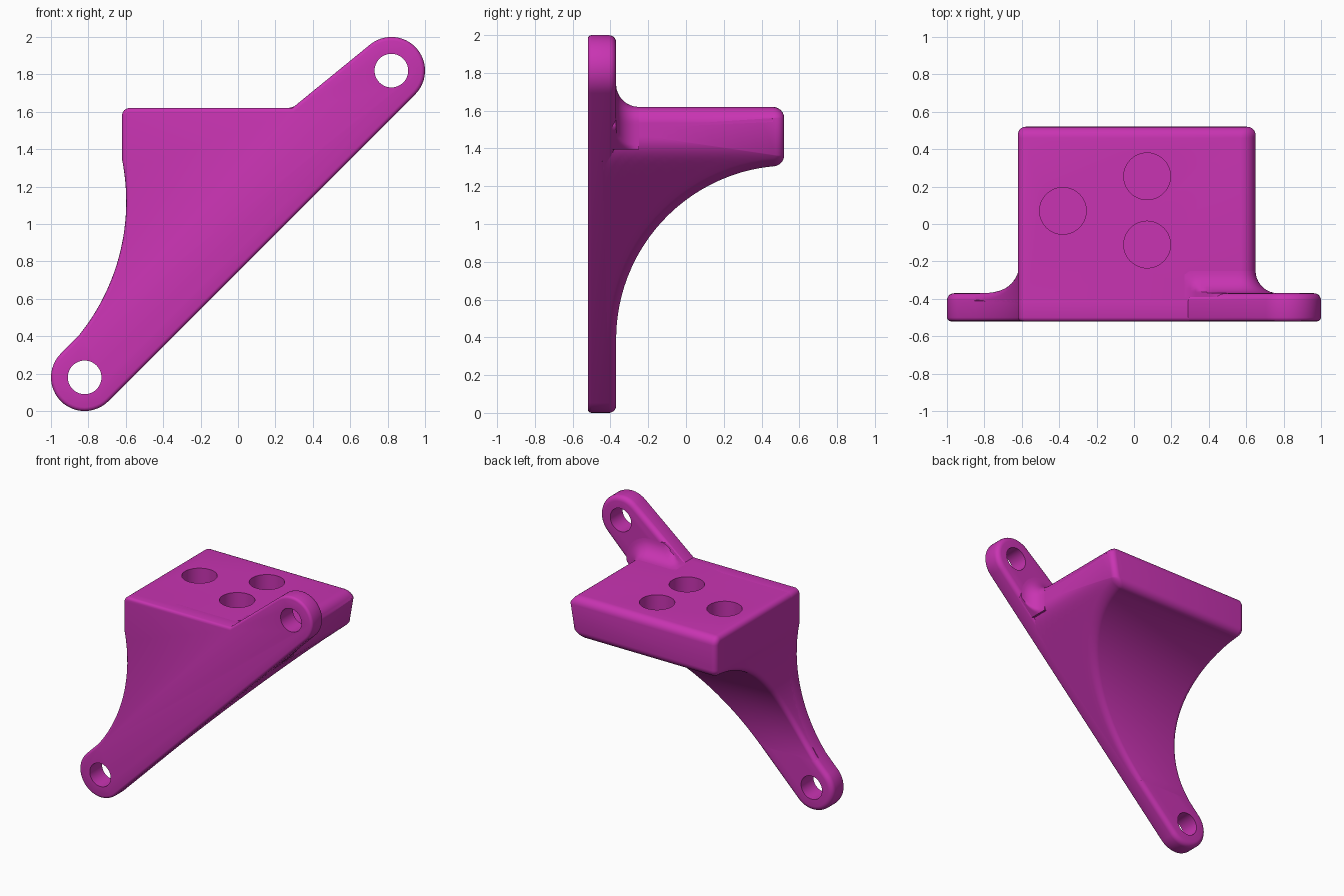
import bpy, bmesh, math
from mathutils import Vector

if "Cube" in bpy.data.objects:
    bpy.data.objects.remove(bpy.data.objects["Cube"])

paint = bpy.data.materials.new("magenta")
paint.diffuse_color = (0.58, 0.034, 0.445, 1)
paint.use_nodes = True
paint.node_tree.nodes["Principled BSDF"].inputs["Base Color"].default_value = paint.diffuse_color

TOP, FRONT, LUG_BACK, BACK = 1.62, -0.52, -0.37, 0.52
LUG, LUG_R, DIAG = 0.82, 0.18, 0.745


def arc(cx, cy, r, a0, a1, n):
    steps = [math.radians(a0 + (a1 - a0) * i / n) for i in range(n + 1)]
    return [(cx + r * math.cos(a), cy + r * math.sin(a)) for a in steps]


def loft(name, loops):
    """Closed solid through a series of closed loops, capped at both ends."""
    bm = bmesh.new()
    rings = [[bm.verts.new(p) for p in loop] for loop in loops]
    n = len(rings[0])
    for a, b in zip(rings, rings[1:]):
        for i in range(n):
            j = (i + 1) % n
            bm.faces.new((a[i], a[j], b[j], b[i]))
    bm.faces.new(rings[0][::-1])
    bm.faces.new(rings[-1])
    bmesh.ops.remove_doubles(bm, verts=bm.verts, dist=1e-5)
    bmesh.ops.recalc_face_normals(bm, faces=bm.faces)
    me = bpy.data.meshes.new(name)
    bm.to_mesh(me)
    bm.free()
    me.materials.append(paint)
    ob = bpy.data.objects.new(name, me)
    bpy.context.collection.objects.link(ob)
    return ob


def drill(ob, centre, radius, depth, rot):
    bpy.ops.mesh.primitive_cylinder_add(vertices=48, radius=radius, depth=depth,
                                        location=centre, rotation=rot)
    cutter = bpy.context.object
    cutter.hide_render = True
    cutter.data.materials.append(paint)
    mod = ob.modifiers.new("hole", 'BOOLEAN')
    mod.operation, mod.solver, mod.object = 'DIFFERENCE', 'EXACT', cutter
    bpy.context.view_layer.update()
    cut = bpy.data.meshes.new_from_object(
        ob.evaluated_get(bpy.context.evaluated_depsgraph_get()))
    ob.modifiers.clear()
    ob.data = cut
    bpy.data.objects.remove(cutter)


def left(z):
    """Left side: straight at the block, concave arc below it."""
    if z > 1.345:
        return -0.62
    return -0.597 - (1.14 - math.sqrt(1.14 ** 2 - (z - 1.12) ** 2))


def right(z):
    """Right side of the body: block end blended into the diagonal."""
    a, b, k = 0.65, z - DIAG, 0.06
    h = max(k - abs(a - b), 0) / k
    return min(a, b) - h * h * k / 4


# Mounting plate: outline with a round lug at each end
outline = arc(-LUG, LUG_R, LUG_R, 134.3, 315, 24)
outline += arc(LUG, 2 - LUG_R, LUG_R, -45, 129.5, 24)
outline += [(0.29, TOP)] + arc(-0.58, TOP - 0.04, 0.04, 90, 180, 6)
outline += [(left(z), z) for z in [1.345 - 0.0625 * i for i in range(16)]]


def inset(pts, d):
    out = []
    for i, p in enumerate(pts):
        p = Vector(p)
        e1 = (p - Vector(pts[i - 1])).normalized()
        e2 = (Vector(pts[(i + 1) % len(pts)]) - p).normalized()
        n1, n2 = Vector((-e1.y, e1.x)), Vector((-e2.y, e2.x))
        out.append(p + (n1 + n2) * d / (1 + n1.dot(n2)))
    return out


layers = []
for i in range(4):      # front edge
    a = math.radians(30 * i)
    layers.append((FRONT + 0.02 * (1 - math.cos(a)), 0.02 * (1 - math.sin(a))))
for i in range(6):      # rear edge
    a = math.radians(18 * i)
    layers.append((LUG_BACK - 0.038 * (1 - math.sin(a)), 0.038 * (1 - math.cos(a))))
plate = loft("mounting_plate",
             [[(p[0], y, p[1]) for p in inset(outline, d)] for y, d in layers])
for x, z in ((-LUG, LUG_R), (LUG, 2 - LUG_R)):
    drill(plate, (x, -0.45, z), 0.09, 0.4, (math.pi / 2, 0, 0))

# Bracket body: side path of (y, z) points with outward normals
path = []
for i in range(25):     # concave underside
    a = math.radians(180 - 84.5 * i / 24)
    n = Vector((-math.cos(a), -math.sin(a)))
    path.append((Vector((0.55, 0.39)) - 0.92 * n, n))
for cz, a0 in ((1.365, -84), (TOP - 0.06, 0)):      # rounded rear edges
    for i in range(7):
        a = math.radians(a0 + (0 - a0 if a0 else 90) * i / 6)
        n = Vector((math.cos(a), math.sin(a)))
        path.append((Vector((BACK - 0.06, cz)) + 0.06 * n, n))
path.append((Vector((-0.45, TOP)), Vector((0, 1))))

pivot = Vector((-0.45, 1.5))


def body_side(p, n, r, edge, sign):
    """Points from the pivot out along a side wall and over its rounded rim."""
    pts = []
    start = p - n * r
    for i in range(13):
        q = pivot.lerp(start, i / 12)
        pts.append((edge(q.y), q.x, q.y))
    for i in range(1, 7):
        a = math.radians(15 * i)
        q = p - n * r * (1 - math.sin(a))
        pts.append((edge(q.y) + sign * r * (1 - math.cos(a)), q.x, q.y))
    return pts


rows = []
for p, n in path:
    rim = 0.045 + 0.035 * max(0, n.y)
    rows.append(body_side(p, n, 0.04, left, 1) +
                body_side(p, n, rim, right, -1)[::-1])
body = loft("bracket_body", rows)

# Three blind holes in the top face
for x, y in ((-0.38, 0.07), (0.07, 0.255), (0.07, -0.11)):
    drill(body, (x, y, TOP), 0.125, 0.5, (0, 0, 0))

# Concave fillet between the upper lug and the block
R = 0.12
section = [(R - R * math.sin(math.radians(10 * i)),
            LUG_BACK + R - R * math.cos(math.radians(10 * i))) for i in range(10)]
section += [(-0.05, LUG_BACK + R), (-0.05, -0.39), (R, -0.39)]
track = [(0.27 + 0.03 * i, TOP, 0, 1) for i in range(10)]
track += [(x, z, (x - 0.57) / 0.08, (z - 1.54) / 0.08)
          for x, z in arc(0.57, 1.54, 0.08, 90, 0, 10)]
track += [(0.65, 1.54 - 0.0145 * i, 1, 0) for i in range(1, 11)]
loops = []
for x, z, nx, nz in track:
    loop = []
    for d, y in section:
        px, pz = x + nx * d, z + nz * d
        pz = min(pz, max(TOP, TOP + (px - 0.29) * 0.817))
        loop.append((min(px, pz - DIAG), y, pz))
    loops.append(loop)
loft("lug_fillet", loops)

# Smooth shading with sharp edges kept
for ob in bpy.data.objects:
    ob.select_set(ob.type == 'MESH')
bpy.context.view_layer.objects.active = body
bpy.ops.object.shade_smooth_by_angle(angle=math.radians(35))
